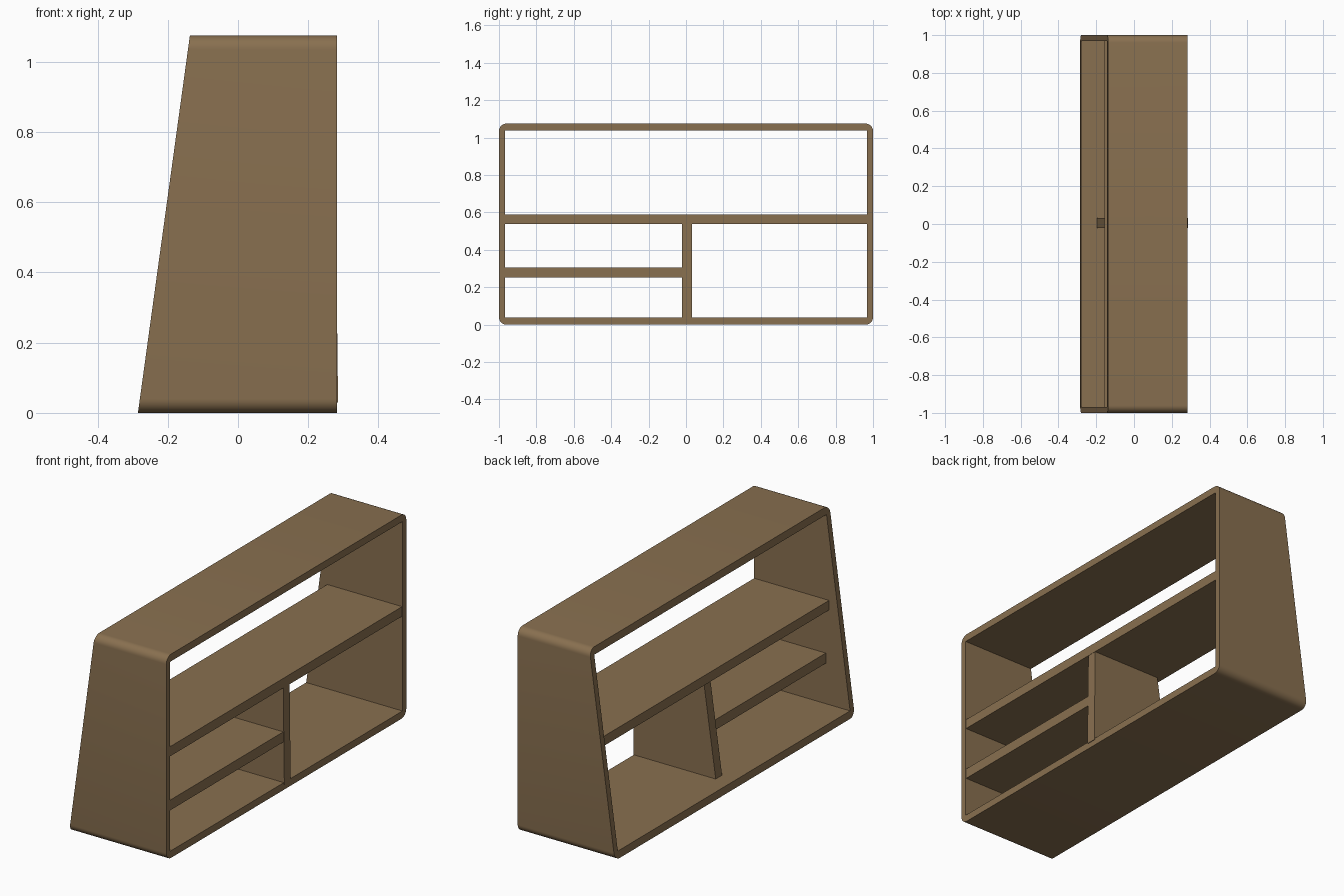
import bpy, bmesh, math

if "Cube" in bpy.data.objects:
    bpy.data.objects.remove(bpy.data.objects["Cube"])

wood = bpy.data.materials.new("brown wood")
wood.diffuse_color = (0.25, 0.162, 0.08, 1)
wood.use_nodes = True
wood.node_tree.nodes["Principled BSDF"].inputs["Base Color"].default_value = wood.diffuse_color

H = 1.075          # overall height
FRONT = 0.282      # x of the open upright face


def back(z):
    """x of the leaning rear face at height z"""
    return -0.285 + 0.148 * z / H


def finish(name, bm, smooth=False):
    bmesh.ops.recalc_face_normals(bm, faces=bm.faces)
    me = bpy.data.meshes.new(name)
    bm.to_mesh(me)
    bm.free()
    ob = bpy.data.objects.new(name, me)
    bpy.context.collection.objects.link(ob)
    me.materials.append(wood)
    if smooth:
        bpy.context.view_layer.objects.active = ob
        ob.select_set(True)
        bpy.ops.object.shade_smooth_by_angle(angle=math.radians(35))
        ob.select_set(False)


def board(name, y0, y1, z0, z1, back_low, back_high, front_low, front_high):
    """Board whose front and rear edges may lean"""
    bm = bmesh.new()
    rings = []
    for y in (y0, y1):
        rings.append([bm.verts.new(p) for p in (
            (back_low, y, z0), (front_low, y, z0),
            (front_high, y, z1), (back_high, y, z1))])
    a, b = rings
    bm.faces.new(a)
    bm.faces.new(b)
    for i in range(4):
        j = (i + 1) % 4
        bm.faces.new((a[i], a[j], b[j], b[i]))
    finish(name, bm)


def outer_frame():
    """Rounded outside, square inside, rear cut to the lean"""
    r, seg = 0.04, 8
    iy, iz0, iz1 = 0.968, 0.038, 1.037
    centres = [(1 - r, H - r), (r - 1, H - r), (r - 1, r), (1 - r, r)]
    inner = [(iy, iz1), (-iy, iz1), (-iy, iz0), (iy, iz0)]
    bm = bmesh.new()
    ends = []
    for depth in (lambda z: FRONT, back):
        arcs = []
        for c, (cy, cz) in enumerate(centres):
            arc = []
            for k in range(seg + 1):
                t = math.pi / 2 * (c + k / seg)
                y, z = cy + r * math.cos(t), cz + r * math.sin(t)
                arc.append(bm.verts.new((depth(z), y, z)))
            arcs.append(arc)
        ins = [bm.verts.new((depth(z), y, z)) for y, z in inner]
        for c in range(4):
            d = (c + 1) % 4
            for k in range(seg):
                bm.faces.new((arcs[c][k], arcs[c][k + 1], ins[c]))
            bm.faces.new((arcs[c][-1], arcs[d][0], ins[d], ins[c]))
        ends.append((sum(arcs, []), ins))
    # outside and inside walls
    for f, b in zip(*ends):
        n = len(f)
        for i in range(n):
            j = (i + 1) % n
            bm.faces.new((f[i], f[j], b[j], b[i]))
    finish("outer_frame", bm, True)


outer_frame()
# shelves
board("long_shelf", -0.97, 0.97, 0.537, 0.588, -0.157, -0.157, 0.28, 0.28)
board("short_shelf", -0.97, -0.01, 0.251, 0.305, -0.138, -0.138, 0.279, 0.279)
# upright divider, leaning with the rear
board("divider", -0.021, 0.032, 0.03, 0.54, -0.197, -0.125, 0.285, 0.279)
